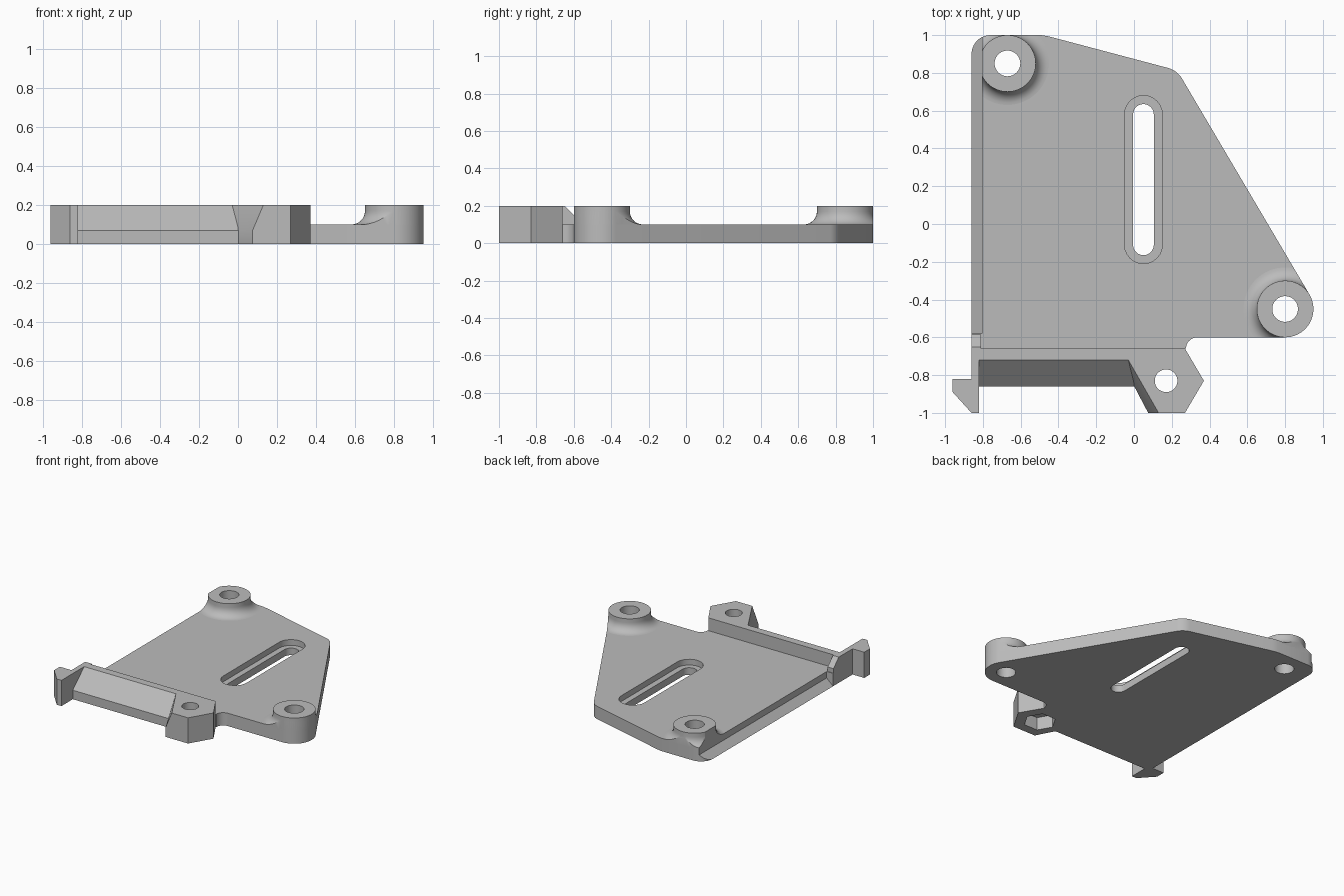
import bpy
import bmesh
from math import sin, cos, pi, radians
from mathutils import Vector

cube = bpy.data.objects.get("Cube")
if cube:
    bpy.data.objects.remove(cube, do_unlink=True)

grey = bpy.data.materials.new("light_grey")
grey.use_nodes = True
grey.diffuse_color = (0.5, 0.5, 0.5, 1)
grey.node_tree.nodes["Principled BSDF"].inputs["Base Color"].default_value = (0.5, 0.5, 0.5, 1)


def arc(cx, cy, r, start, end, steps=12):
    angles = [radians(start + (end - start) * i / steps) for i in range(steps + 1)]
    return [(cx + r * cos(a), cy + r * sin(a)) for a in angles]


def loft(name, rings):
    """Solid through matching closed rings of 3D points, capped at both ends."""
    bm = bmesh.new()
    loops = [[bm.verts.new(p) for p in ring] for ring in rings]
    n = len(loops[0])
    bm.faces.new(loops[0])
    bm.faces.new(loops[-1])
    for a, b in zip(loops, loops[1:]):
        for i in range(n):
            j = (i + 1) % n
            bm.faces.new((a[i], a[j], b[j], b[i]))
    return finish(name, bm)


def finish(name, bm):
    bmesh.ops.recalc_face_normals(bm, faces=bm.faces)
    mesh = bpy.data.meshes.new(name)
    bm.to_mesh(mesh)
    bm.free()
    mesh.materials.append(grey)
    obj = bpy.data.objects.new(name, mesh)
    bpy.context.collection.objects.link(obj)
    return obj


def prism(name, outline, z0, z1):
    return loft(name, [[(x, y, z) for x, y in outline] for z in (z0, z1)])


def bar(name, profile_yz, x0, x1):
    return loft(name, [[(x, y, z) for y, z in profile_yz] for x in (x0, x1)])


def lathe_ring(name, profile, cx, cy, steps=64):
    """Closed radius/height profile turned about a vertical axis."""
    bm = bmesh.new()
    loops = []
    for s in range(steps):
        a = 2 * pi * s / steps
        loops.append([bm.verts.new((cx + r * cos(a), cy + r * sin(a), z)) for r, z in profile])
    n = len(profile)
    for s in range(steps):
        a, b = loops[s], loops[(s + 1) % steps]
        for i in range(n):
            j = (i + 1) % n
            bm.faces.new((a[i], a[j], b[j], b[i]))
    return finish(name, bm)


def boolean(obj, tool, operation="DIFFERENCE"):
    mod = obj.modifiers.new("cut", "BOOLEAN")
    mod.operation = operation
    mod.solver = "EXACT"
    mod.object = tool
    bpy.context.view_layer.objects.active = obj
    bpy.ops.object.modifier_apply(modifier=mod.name)


def slot(cx, y0, y1, r):
    return arc(cx, y1, r, 0, 180) + arc(cx, y0, r, 180, 360)


BOSSES = {"rear_boss": (-0.67, 0.85), "side_boss": (0.80, -0.45)}
HEX = (0.17, -0.83)
cutters = []

# Base plate outline, counter-clockwise from the front left
outline = [(-0.86, -0.66), (0.275, -0.66)]
outline += arc(0.335, -0.66, 0.06, 165, 90, 6)
outline += arc(0.80, -0.45, 0.15, -90, 30, 20)
outline += arc(0.15, 0.71, 0.12, 30, 75, 8)
outline += [(-0.42, 0.985), (-0.45, 0.993), (-0.49, 1.0)]
outline += arc(-0.76, 0.90, 0.10, 90, 180, 10)
plate = prism("base_plate", outline, 0, 0.1)
boundary = prism("boundary_helper", outline, -0.1, 0.2)
cutters.append(boundary)

# Left edge step and chamfer
edge_profile = [(-0.805, 0.3), (-0.805, 0.05), (-0.86, 0.0), (-0.95, -0.08), (-0.95, 0.3)]
edge = loft("edge_helper", [[(x, y, z) for x, z in edge_profile] for y in (-0.58, 1.1)])
cutters.append(edge)
boolean(plate, edge)

# Adjusting slot with a sunken rim
for r, depth in ((0.1, 0.055), (0.055, -0.1)):
    tool = prism("slot_helper", slot(0.05, -0.11, 0.58, r), depth, 0.3)
    boolean(plate, tool)
    cutters.append(tool)

# Screw bosses with a filleted foot
foot = [(0.22 - 0.07 * sin(a), 0.17 - 0.07 * cos(a))
        for a in [pi / 2 * i / 8 for i in range(9)]]
boss_profile = [(0.068, 0.09), (0.22, 0.09)] + foot + [(0.15, 0.2), (0.068, 0.2)]
for name, (cx, cy) in BOSSES.items():
    hole = prism("hole_helper", arc(cx, cy, 0.068, 0, 354.375, 63), -0.1, 0.3)
    boolean(plate, hole)
    cutters.append(hole)
    boss = lathe_ring(name, boss_profile, cx, cy)
    boolean(boss, boundary, "INTERSECT")
    boolean(boss, edge)

# Front rail with sloping face
bar("front_rail", [(-0.65, 0), (-0.65, 0.1), (-0.66, 0.1), (-0.66, 0.2),
                   (-0.72, 0.2), (-0.86, 0.07), (-0.86, 0)], -0.84, 0.04)

# Left hook and its gusset
prism("left_hook", [(-0.86, -0.65), (-0.82, -0.65), (-0.82, -1.0), (-0.86, -1.0),
                    (-0.96, -0.89), (-0.96, -0.82), (-0.86, -0.82)], 0, 0.2)
bar("hook_gusset", [(-0.67, 0), (-0.67, 0.2), (-0.65, 0.2), (-0.585, 0.135),
                    (-0.585, 0)], -0.86, -0.81)

# Six-sided nut block with one sloping side
right_side = [(0.27, -1.0), (0.37, -0.83), (0.27, -0.66), (-0.03, -0.66)]
low = right_side + [(-0.03, -0.80), (0.075, -1.0)]
high = right_side + [(-0.03, -0.72), (0.13, -1.0)]
block = loft("nut_block", [[(x, y, z) for x, y in ring]
                           for ring, z in ((low, 0), (low, 0.07), (high, 0.2))])
for tool in (prism("bolt_helper", arc(*HEX, 0.06, 0, 352.5, 47), -0.1, 0.3),
             prism("nut_helper", arc(*HEX, 0.115, 0, 300, 5), -0.1, 0.1)):
    boolean(block, tool)
    cutters.append(tool)

for tool in cutters:
    bpy.data.objects.remove(tool, do_unlink=True)

# Smooth the round surfaces, keep edges sharp
bpy.ops.object.select_all(action="DESELECT")
for obj in bpy.context.collection.objects:
    if obj.type == "MESH":
        obj.select_set(True)
        bpy.context.view_layer.objects.active = obj
bpy.ops.object.shade_smooth_by_angle(angle=radians(25))
